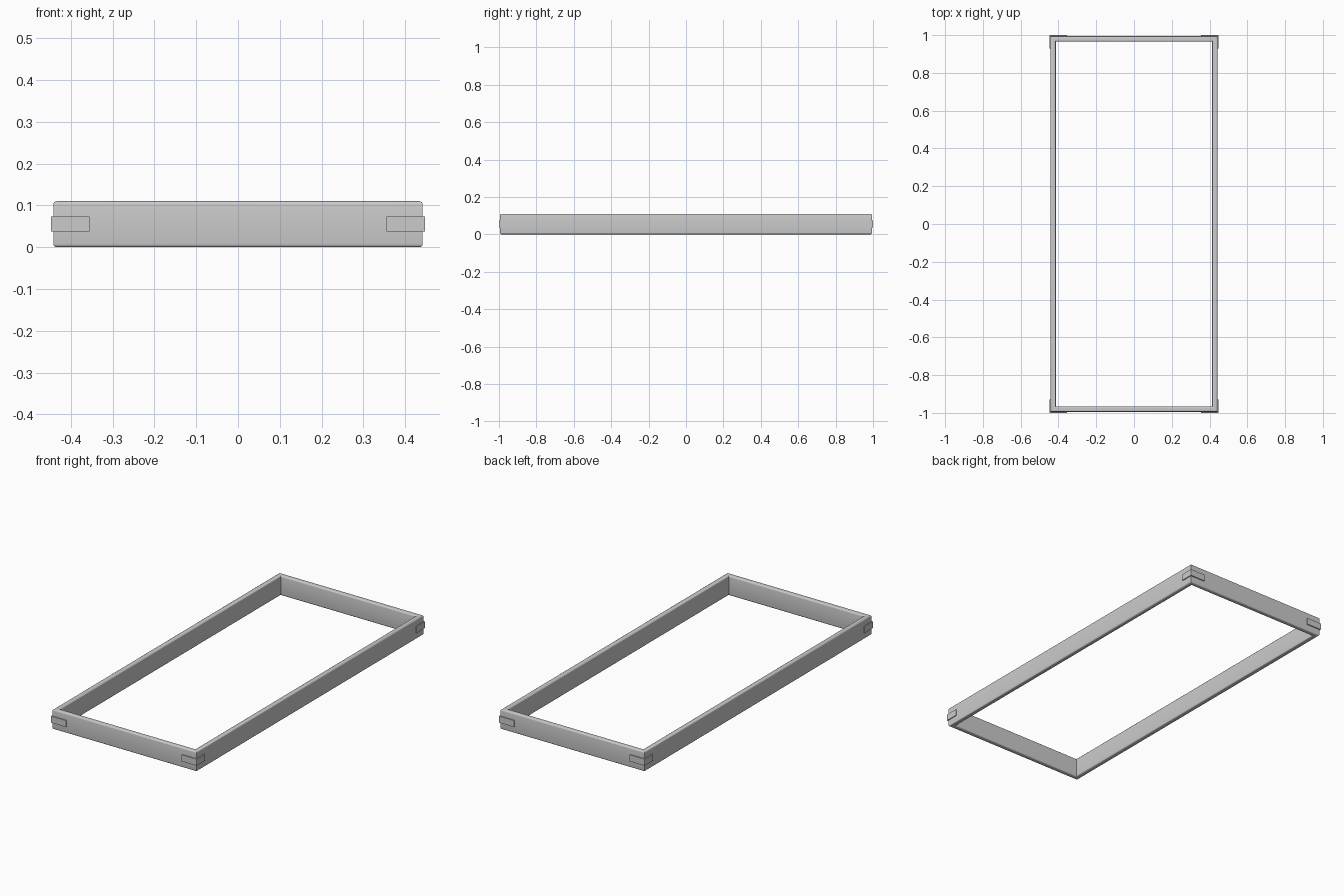
import bpy, bmesh, math

if "Cube" in bpy.data.objects:
    bpy.data.objects.remove(bpy.data.objects["Cube"])

HX, HY, H, T, R = 0.442, 0.994, 0.11, 0.028, 0.008


def make_object(name, bm):
    bmesh.ops.recalc_face_normals(bm, faces=bm.faces)
    me = bpy.data.meshes.new(name)
    bm.to_mesh(me)
    bm.free()
    ob = bpy.data.objects.new(name, me)
    bpy.context.collection.objects.link(ob)
    bpy.ops.object.select_all(action='DESELECT')
    bpy.context.view_layer.objects.active = ob
    ob.select_set(True)
    bpy.ops.object.shade_smooth_by_angle(angle=math.radians(35))
    return ob


# rounded bar cross-section: (inset from the outside, height)
profile = []
for k, (cx, cz) in enumerate([(T - R, H - R), (R, H - R), (R, R), (T - R, R)]):
    for i in range(5):
        a = math.radians(90 * k + 22.5 * i)
        profile.append((cx + R * math.cos(a), cz + R * math.sin(a)))

# mitred rectangular frame
bm = bmesh.new()
rings = [[bm.verts.new((sx * (HX - d), sy * (HY - d), z)) for d, z in profile]
         for sx, sy in [(-1, -1), (1, -1), (1, 1), (-1, 1)]]
n = len(profile)
for c in range(4):
    a, b = rings[c], rings[(c + 1) % 4]
    for i in range(n):
        j = (i + 1) % n
        bm.faces.new((a[i], b[i], b[j], a[j]))
make_object("frame", bm)

# thin L-shaped brackets wrapped round each outer corner
X, Y, t = 0.447, 1.0, 0.012
outline = [(X - 0.092, Y), (X, Y), (X, Y - 0.072), (X - t, Y - 0.072),
           (X - t, Y - t), (X - 0.092, Y - t)]
for side, sx in (("left", -1), ("right", 1)):
    for end, sy in (("front", -1), ("back", 1)):
        bm = bmesh.new()
        face = bm.faces.new([bm.verts.new((sx * x, sy * y, 0.037)) for x, y in outline])
        ext = bmesh.ops.extrude_face_region(bm, geom=[face], use_keep_orig=True)
        top = [v for v in ext["geom"] if isinstance(v, bmesh.types.BMVert)]
        bmesh.ops.translate(bm, verts=top, vec=(0, 0, 0.036))
        make_object(f"corner_bracket_{end}_{side}", bm)
